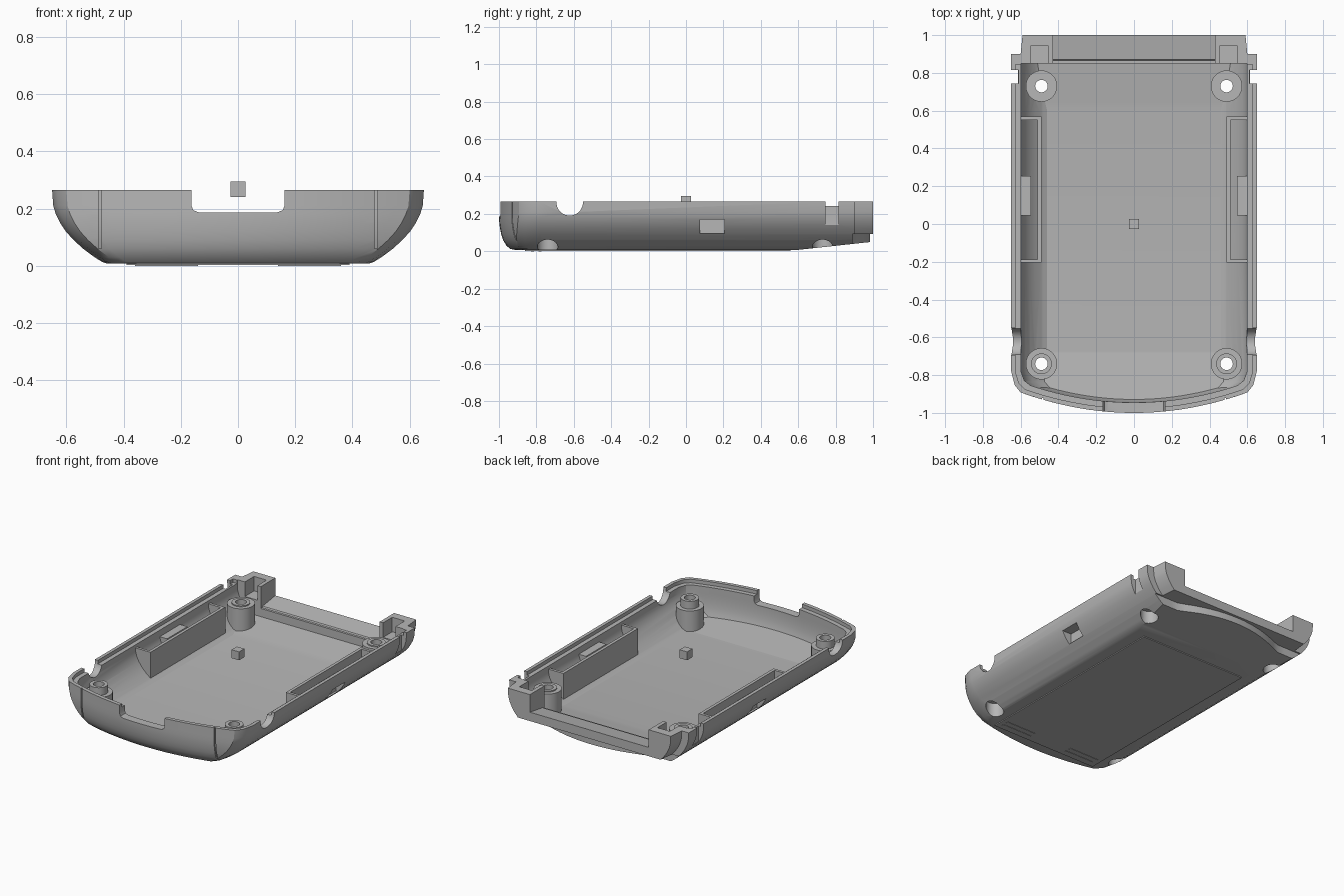
import bpy, bmesh, math

if "Cube" in bpy.data.objects:
    bpy.data.objects.remove(bpy.data.objects["Cube"])

grey = bpy.data.materials.new("plain_grey")
grey.diffuse_color = (0.47, 0.47, 0.47, 1)
grey.use_nodes = True
grey.node_tree.nodes["Principled BSDF"].inputs["Base Color"].default_value = grey.diffuse_color


def make(name, rings):
    """Closed solid lofted through rings of equal point count."""
    bm = bmesh.new()
    vr = [[bm.verts.new(p) for p in r] for r in rings]
    n = len(vr[0])
    for a, b in zip(vr, vr[1:]):
        for i in range(n):
            bm.faces.new((a[i], a[(i + 1) % n], b[(i + 1) % n], b[i]))
    bm.faces.new(vr[0][::-1])
    bm.faces.new(vr[-1])
    bmesh.ops.recalc_face_normals(bm, faces=bm.faces)
    me = bpy.data.meshes.new(name)
    bm.to_mesh(me)
    bm.free()
    ob = bpy.data.objects.new(name, me)
    bpy.context.collection.objects.link(ob)
    me.materials.append(grey)
    return ob


def prism(poly, axis, a, b, name="helper"):
    """Extrude a 2D polygon along x, y or z from a to b."""
    put = {"x": lambda p, t: (t, p[0], p[1]),
           "y": lambda p, t: (p[0], t, p[1]),
           "z": lambda p, t: (p[0], p[1], t)}[axis]
    return make(name, [[put(p, t) for p in poly] for t in (a, b)])


def box(x0, x1, y0, y1, z0, z1, name="helper"):
    return prism([(x0, y0), (x1, y0), (x1, y1), (x0, y1)], "z", z0, z1, name)


def disc(cx, cy, r, axis, a, b, n=40):
    pts = [(cx + r * math.cos(2 * math.pi * i / n),
            cy + r * math.sin(2 * math.pi * i / n)) for i in range(n)]
    return prism(pts, axis, a, b)


def cut(target, tool, op="DIFFERENCE"):
    m = target.modifiers.new("b", "BOOLEAN")
    m.operation, m.object, m.solver = op, tool, "EXACT"
    dg = bpy.context.evaluated_depsgraph_get()
    dg.update()
    new = bpy.data.meshes.new_from_object(target.evaluated_get(dg))
    target.modifiers.clear()
    target.data = new
    bpy.data.objects.remove(tool)


def outline(w, d, z, back, step):
    """Plan outline: bowed front, straight sides, optional stepped back."""
    xe, pts = w - 0.05, []
    for i in range(25):
        x = -xe + 2 * xe * i / 24
        pts.append((x, -1 + d + 0.3 * x * x, z))
    ye = pts[0][1]
    right = [(w - 0.018, ye + 0.35 * (-0.78 - ye), z), (w, -0.78, z)]
    if step:
        right += [(w, 0.9, z), (w - 0.05, 0.9, z), (w - 0.06, 1.0, z)]
    else:
        right += [(w, back, z)]
    return pts + right + [(-x, y, z) for x, y, z in reversed(right)]


# outer body: (z, half width, front inset)
body = [(0.008, 0.46, 0.085), (0.013, 0.475, 0.06), (0.03, 0.502, 0.04),
        (0.06, 0.542, 0.022), (0.09, 0.575, 0.012), (0.12, 0.602, 0.006),
        (0.15, 0.622, 0.002), (0.18, 0.637, 0.0), (0.21, 0.646, 0.0),
        (0.265, 0.65, 0.0)]
shell = make("lower_shell", [outline(w, d, z, 1, True) for z, w, d in body])

# cavity volume; the inner fittings are subtracted from it so they stay solid
room = [(0.035, 0.46, 0.085), (0.05, 0.487, 0.075), (0.08, 0.525, 0.066),
        (0.11, 0.553, 0.06), (0.14, 0.575, 0.057), (0.17, 0.59, 0.055),
        (0.2, 0.598, 0.055), (0.3, 0.6, 0.055)]
cavity = make("helper", [outline(w, d, z, 0.85, False) for z, w, d in room])

# floor rising near the back and the front
cut(cavity, prism([(0.5, 0.0215), (0.95, 0.082), (0.95, 0), (0.5, 0)], "x", -0.7, 0.7))
cut(cavity, prism([(-0.6, 0.026), (-1.1, 0.082), (-1.1, 0), (-0.6, 0)], "x", -0.7, 0.7))
posts = [(sx * 0.49, y) for sx in (-1, 1) for y in (-0.74, 0.73)]
for x, y in posts:
    # stepped screw post
    cut(cavity, disc(x, y, 0.083, "z", 0, 0.17 if y < 0 else 0.188))
    cut(cavity, disc(x, y, 0.055, "z", 0, 0.22 if y < 0 else 0.195))
for s in (-1, 1):
    # C-shaped side rib and the small block behind it
    c = [(s * x, y) for x, y in ((0.49, -0.205), (0.68, -0.205), (0.68, -0.187),
         (0.51, -0.187), (0.51, 0.55), (0.68, 0.55), (0.68, 0.568), (0.49, 0.568))]
    cut(cavity, prism(c, "z", 0, 0.222))
    cut(cavity, box(*sorted((s * 0.545, s * 0.68)), 0.045, 0.255, 0, 0.2))
cut(shell, cavity)

# stepped rim
cut(shell, make("helper", [outline(0.628, 0.025, z, 0.845, False) for z in (0.242, 0.33)]))
# sloping underside at the back
cut(shell, prism([(0.5, -0.003), (1.1, 0.062), (1.1, -0.1), (0.5, -0.1)], "x", -0.8, 0.8))
# open back above a sloping shelf
cut(shell, prism([(0.8, 0.122), (0.865, 0.122), (0.87, 0.13), (1.1, 0.165), (1.1, 0.4), (0.8, 0.4)],
                 "x", -0.43, 0.43))
# bowed recess under the shelf
bow = [(x / 20, max(0.89, 0.985 - 0.11 * (x / 20 / 0.42) ** 2)) for x in range(-14, 15)]
cut(shell, prism(bow + [(0.7, 1.2), (-0.7, 1.2)], "z", -0.1, 0.092))
# front connector opening
cut(shell, prism([(-0.163, 0.4), (-0.163, 0.21), (-0.156, 0.194), (-0.138, 0.187),
                  (0.138, 0.187), (0.156, 0.194), (0.163, 0.21), (0.163, 0.4)], "y", -1.1, -0.86))
seam = [(-1 + d + 0.078, z) for z, w, d in body[3:]] + [(-0.922, 0.3), (-1.1, 0.3), (-1.1, 0.06)]
for s in (-1, 1):
    def side(x0, x1, *r):
        return box(*sorted((s * x0, s * x1)), *r)
    # cable notch, latch window, rim slot, corner pocket, seam groove
    cut(shell, disc(-0.622, 0.262, 0.071, "x", *sorted((s * 0.53, s * 0.8))))
    cut(shell, side(0.565, 0.8, 0.075, 0.205, 0.095, 0.17))
    cut(shell, side(0.612, 0.8, 0.745, 0.815, 0.14, 0.4))
    cut(shell, side(0.455, 0.545, 0.83, 0.945, 0.17, 0.4))
    cut(shell, prism(seam, "x", *sorted((s * 0.478, s * 0.488))))
for x, y in posts:
    # screw hole and counterbore
    cut(shell, disc(x, y, 0.033, "z", -0.1, 0.5))
    cut(shell, disc(x, y, 0.055, "z", -0.1, 0.1))

# thin bottom panel and grip strips
box(-0.39, 0.39, -0.86, 0.56, 0.002, 0.011, "bottom_panel")
for s in (-1, 1):
    for y in (-0.78, -0.82):
        box(*sorted((s * 0.14, s * 0.36)), y - 0.008, y + 0.008, 0.0, 0.009, "grip_strip")
# small centre cube
box(-0.027, 0.027, -0.027, 0.027, 0.24, 0.295, "centre_cube")

# smooth the curved shell, keep edges crisp
for o in bpy.context.collection.objects:
    o.select_set(o == shell)
bpy.context.view_layer.objects.active = shell
bpy.ops.object.shade_smooth_by_angle(angle=math.radians(28))
